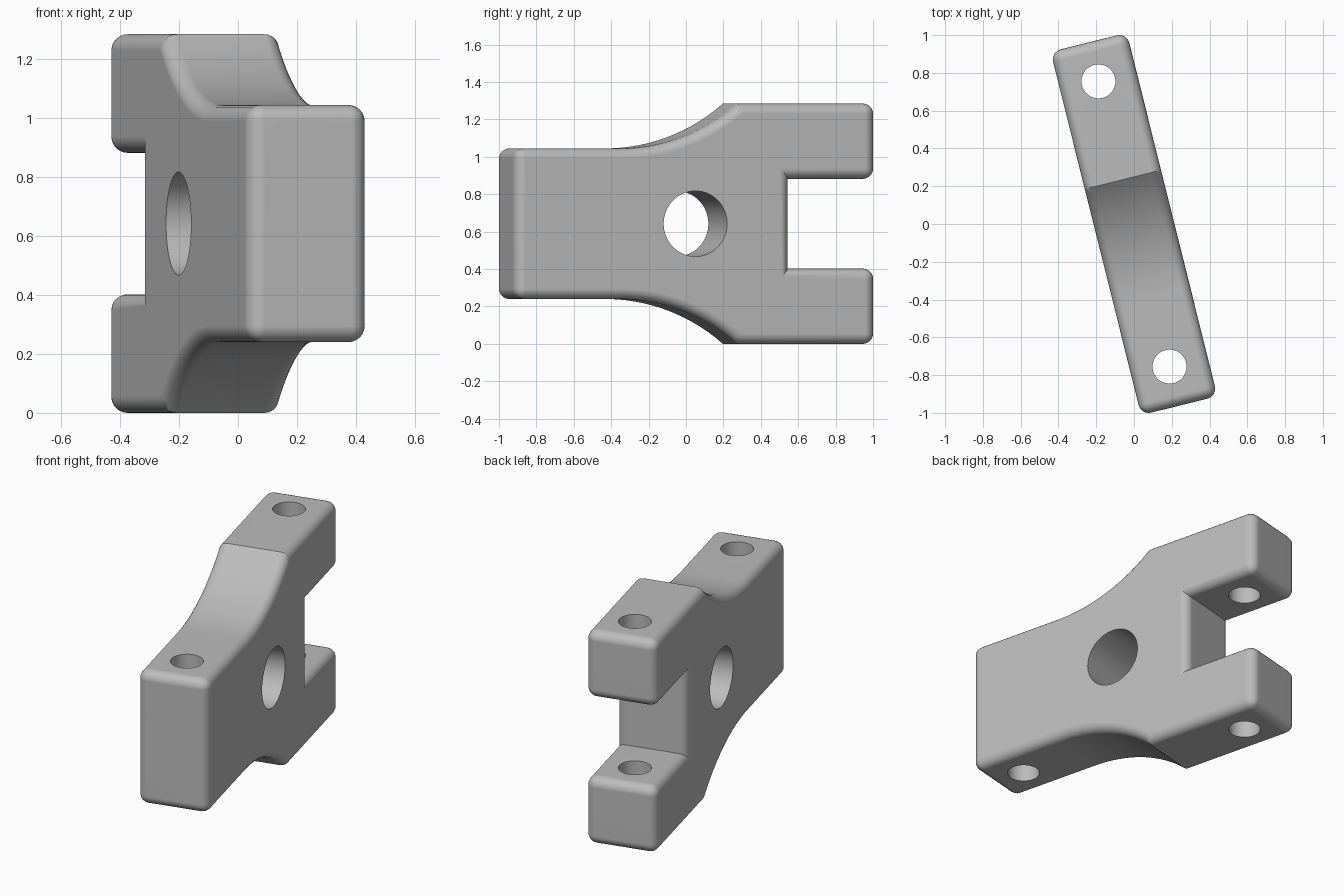
import bpy, bmesh, math
from mathutils import Matrix

cube = bpy.data.objects.get("Cube")
if cube:
    bpy.data.objects.remove(cube, do_unlink=True)

# Main dimensions
HALF_LEN, HALF_WIDTH, MID = 0.991, 0.208, 0.6425
ARM, BODY, SLOT = 0.6425, 0.4025, 0.24     # half heights about MID
SLOT_END, CREASE, RADIUS = 0.52, 0.242, 1.0
ROUND = 0.055
TURN = Matrix.Rotation(math.radians(14), 4, "Z")

grey = bpy.data.materials.new("plain grey")
grey.use_nodes = True
colour = (0.5, 0.5, 0.5, 1)
grey.diffuse_color = colour
grey.node_tree.nodes["Principled BSDF"].inputs["Base Color"].default_value = colour


def add_object(name, bm):
    mesh = bpy.data.meshes.new(name)
    bm.to_mesh(mesh)
    bm.free()
    mesh.materials.append(grey)
    obj = bpy.data.objects.new(name, mesh)
    bpy.context.collection.objects.link(obj)
    return obj


# Side profile: upper half from body end to slot, then mirrored below
steps = 20
sweep = math.acos(1 - (ARM - BODY) / RADIUS)
start = CREASE - RADIUS * math.sin(sweep)
upper = [(-HALF_LEN, BODY)]
for i in range(steps + 1):
    a = sweep * i / steps
    upper.append((start + RADIUS * math.sin(a), BODY + RADIUS * (1 - math.cos(a))))
upper += [(HALF_LEN, ARM), (HALF_LEN, SLOT), (SLOT_END, SLOT)]
profile = upper + [(y, -h) for y, h in reversed(upper)]

bm = bmesh.new()
verts = [bm.verts.new((-HALF_WIDTH, y, MID + h)) for y, h in profile]
face = bm.faces.new(verts)
side = bmesh.ops.extrude_face_region(bm, geom=[face])
for v in side["geom"]:
    if isinstance(v, bmesh.types.BMVert):
        v.co.x = HALF_WIDTH
bmesh.ops.recalc_face_normals(bm, faces=bm.faces)

# Round both outlines and the cross edges at the outer ends
def is_rounded(edge):
    a, b = (v.co for v in edge.verts)
    return abs(a.x - b.x) < 0.001 or abs(a.y) > HALF_LEN - 0.001

rounded = []
for e in bm.edges:
    a, b = (v.co for v in e.verts)
    crosses = abs(a.x - b.x) > 0.001
    if not crosses or abs(a.y) > HALF_LEN - 0.001:
        rounded.append(e)
bmesh.ops.bevel(bm, geom=rounded, offset=ROUND, offset_type="OFFSET", segments=6,
                profile=0.5, affect="EDGES", clamp_overlap=False)
bracket = add_object("forked_bracket", bm)


# Straight round holes: one through the sides, two from top to bottom
def drill(name, radius, y, axis):
    cut = bmesh.new()
    bmesh.ops.create_cone(cut, cap_ends=True, segments=64, radius1=radius,
                          radius2=radius, depth=2)
    if axis == "X":
        bmesh.ops.rotate(cut, verts=cut.verts, matrix=Matrix.Rotation(math.pi / 2, 3, "Y"))
    bmesh.ops.translate(cut, verts=cut.verts, vec=(0, y, MID))
    cutter = add_object(name, cut)
    mod = bracket.modifiers.new(name, "BOOLEAN")
    mod.operation, mod.solver, mod.object = "DIFFERENCE", "EXACT", cutter
    bpy.ops.object.modifier_apply(modifier=name)
    bpy.data.objects.remove(cutter, do_unlink=True)


bpy.context.view_layer.objects.active = bracket
bracket.select_set(True)
drill("side_hole", 0.175, 0, "X")
drill("arm_hole", 0.09, 0.778, "Z")
drill("body_hole", 0.09, -0.778, "Z")

# Turn the finished part and shade it
bracket.data.transform(TURN)
bpy.ops.object.shade_smooth_by_angle(angle=math.radians(30))
normals = bracket.modifiers.new("flat_face_normals", "WEIGHTED_NORMAL")
normals.keep_sharp = True
